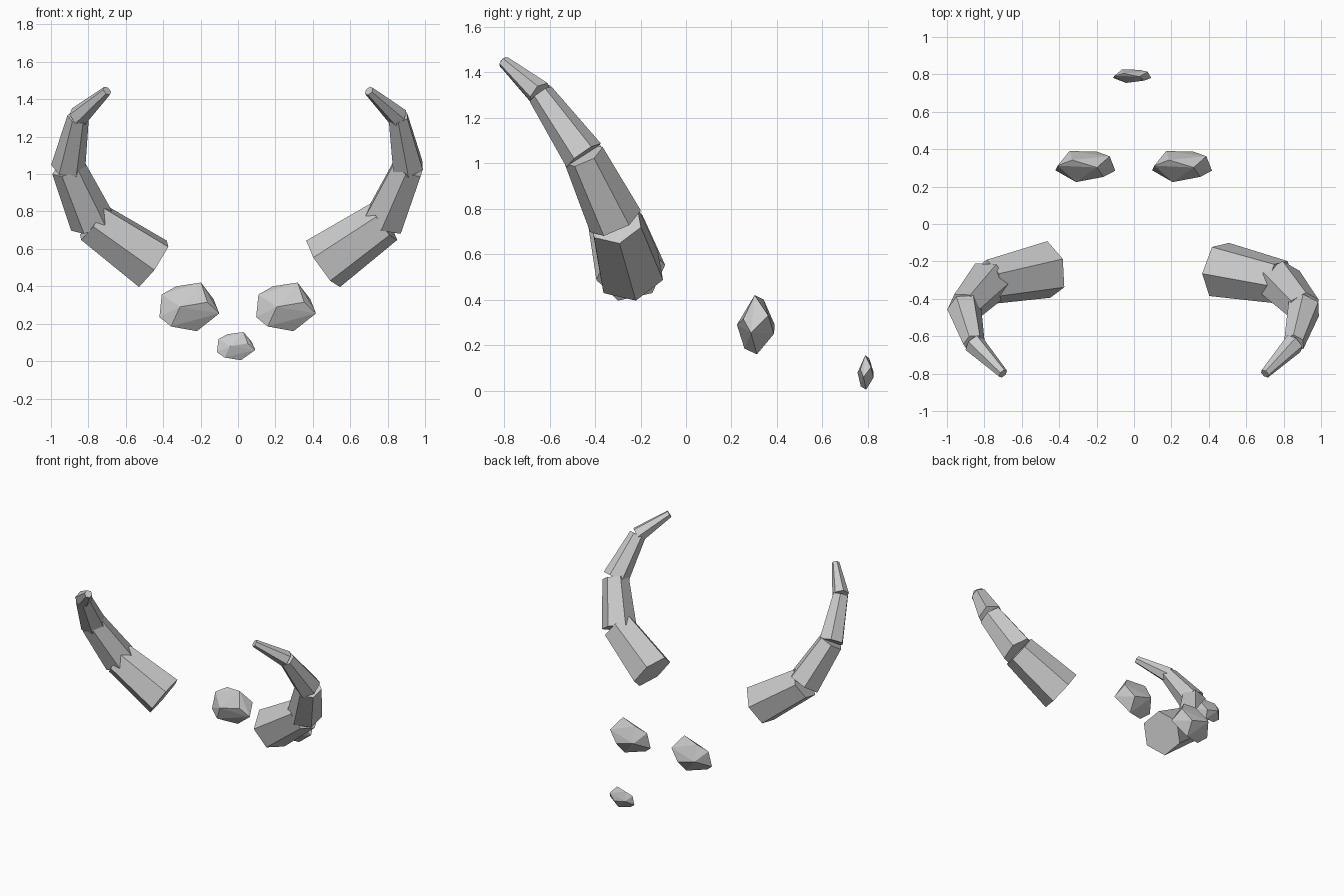
import bpy, bmesh, math
from mathutils import Vector, Matrix

if "Cube" in bpy.data.objects:
    bpy.data.objects.remove(bpy.data.objects["Cube"])


def finish(bm, name):
    mesh = bpy.data.meshes.new(name)
    bm.to_mesh(mesh)
    bm.free()
    obj = bpy.data.objects.new(name, mesh)
    bpy.context.collection.objects.link(obj)
    return obj


# Horns: four tapered six-sided segments along a bent path (x, y, z, radius)
HORN = [(0.455, -0.243, 0.52, 0.155), (0.78, -0.31, 0.745, 0.122),
        (0.908, -0.45, 1.035, 0.092), (0.855, -0.64, 1.305, 0.058),
        (0.70, -0.80, 1.445, 0.027)]


def horn(name, side):
    bm = bmesh.new()
    for (ax, ay, az, r1), (bx, by, bz, r2) in zip(HORN, HORN[1:]):
        a, b = Vector((side * ax, ay, az)), Vector((side * bx, by, bz))
        d = b - a
        turn = d.to_track_quat('Z', 'Y').to_matrix().to_4x4()
        twist = Matrix.Rotation(math.radians(15), 4, 'Z')
        bmesh.ops.create_cone(bm, cap_ends=True, segments=6,
                              radius1=r1, radius2=r2, depth=d.length,
                              matrix=Matrix.Translation((a + b) / 2) @ turn @ twist)
    return finish(bm, name)


horn("right_horn", 1)
horn("left_horn", -1)

# Uneven twelve-cornered pebble, shared by the eyes and the nose
PEBBLE = [(0.062, -0.005, 0.13), (0.16, -0.022, -0.035), (0.04, 0.005, -0.13),
          (-0.098, -0.05, -0.105), (-0.16, -0.02, -0.055), (-0.148, 0.005, 0.066),
          (-0.07, 0.035, 0.11), (-0.085, 0.083, 0.0), (0.13, 0.055, 0.04),
          (0.097, -0.055, 0.025), (-0.05, -0.083, 0.0), (0.06, 0.08, -0.04)]


def pebble(name, centre, scale):
    bm = bmesh.new()
    for p in PEBBLE:
        bm.verts.new([c + v * s for c, v, s in zip(centre, p, scale)])
    bmesh.ops.convex_hull(bm, input=bm.verts[:])
    bmesh.ops.recalc_face_normals(bm, faces=bm.faces[:])
    return finish(bm, name)


pebble("left_eye", (-0.26, 0.307, 0.29), (1, 1, 1))
pebble("right_eye", (0.257, 0.307, 0.29), (1, 1, 1))
pebble("nose", (-0.01, 0.79, 0.08), (0.64, 0.43, 0.58))
